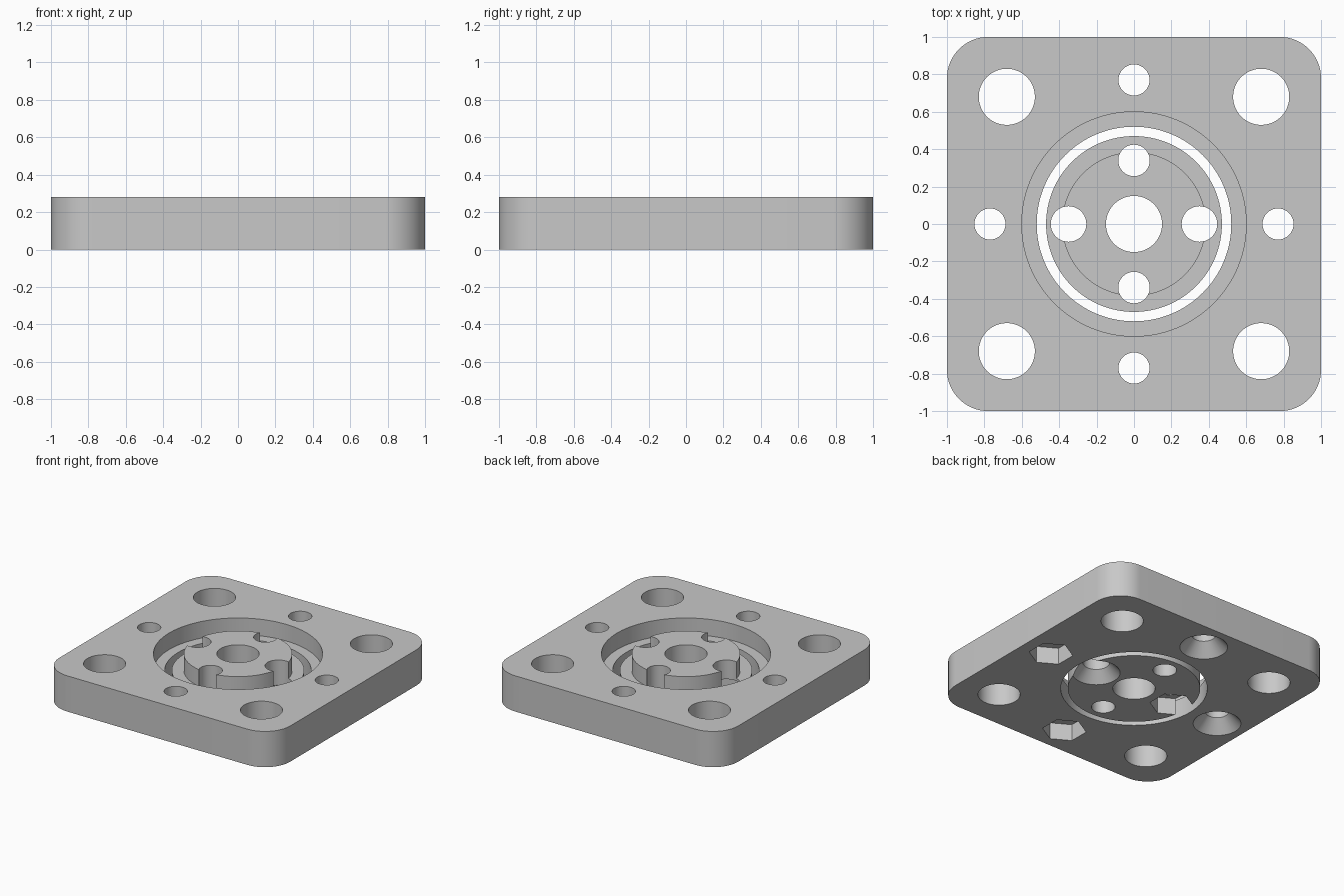
import bpy, bmesh, math

if "Cube" in bpy.data.objects:
    bpy.data.objects.remove(bpy.data.objects["Cube"], do_unlink=True)

HEIGHT = 0.28      # full thickness
LEDGE = 0.15       # height of the recess floor and the hub flange

grey = bpy.data.materials.new("plain grey")
grey.use_nodes = True
grey.diffuse_color = (0.58, 0.58, 0.58, 1)
grey.node_tree.nodes["Principled BSDF"].inputs["Base Color"].default_value = (0.58, 0.58, 0.58, 1)


def make_object(name, bm):
    bmesh.ops.recalc_face_normals(bm, faces=bm.faces)
    mesh = bpy.data.meshes.new(name)
    bm.to_mesh(mesh)
    bm.free()
    mesh.materials.append(grey)
    obj = bpy.data.objects.new(name, mesh)
    bpy.context.collection.objects.link(obj)
    return obj


def cutter(x, y, low, high, r_low, r_high=None, sides=64, turn=0):
    """Closed cylinder, cone or prism used to cut a hole."""
    bm = bmesh.new()
    bmesh.ops.create_cone(bm, cap_ends=True, segments=sides, radius1=r_low,
                          radius2=r_low if r_high is None else r_high, depth=high - low)
    for v in bm.verts:
        px, py = v.co.x, v.co.y
        v.co.x = x + px * math.cos(turn) - py * math.sin(turn)
        v.co.y = y + px * math.sin(turn) + py * math.cos(turn)
        v.co.z += (low + high) / 2
    obj = make_object("hole_cutter", bm)
    obj.hide_render = True
    return obj


def bolt_hole(x, y, r):
    return cutter(x, y, -0.1, 0.4, r)


def countersink(x, y):
    return cutter(x, y, -0.02, 0.11, 0.188, 0.07)


def nut_pocket(x, y):
    # Two opposite corners point along y
    return cutter(x, y, -0.05, 0.13, 0.157, sides=6, turn=0 if six_on_y else math.pi / 6)


def cut(obj, cutters):
    """Apply all cuts, then drop the cutters."""
    for c in cutters:
        mod = obj.modifiers.new("cut", 'BOOLEAN')
        mod.operation, mod.solver, mod.object = 'DIFFERENCE', 'EXACT', c
    bpy.context.view_layer.update()
    graph = bpy.context.evaluated_depsgraph_get()
    mesh = bpy.data.meshes.new_from_object(obj.evaluated_get(graph))
    obj.modifiers.clear()
    obj.data = mesh
    for c in cutters:
        bpy.data.objects.remove(c, do_unlink=True)


# create_cone puts its first corner on the y axis or the x axis; check which
probe = bmesh.new()
bmesh.ops.create_cone(probe, segments=6, radius1=1, radius2=1, depth=1)
six_on_y = any(abs(v.co.x) < 0.01 for v in probe.verts)
probe.free()

# Square plate with rounded corners
bm = bmesh.new()
bmesh.ops.create_cube(bm, size=2)
for v in bm.verts:
    v.co.z = HEIGHT if v.co.z > 0 else 0
upright = [e for e in bm.edges if abs(e.verts[0].co.z - e.verts[1].co.z) > 0.1]
bmesh.ops.bevel(bm, geom=upright, offset=0.22, offset_type='OFFSET', segments=16,
                profile=0.5, affect='EDGES')
plate = make_object("base_plate", bm)

# Stepped opening, corner holes, side bolt holes with nut pockets and countersinks
cuts = [cutter(0, 0, LEDGE, 0.4, 0.6, sides=128), cutter(0, 0, -0.1, 0.4, 0.52, sides=128)]
cuts += [bolt_hole(sx * 0.68, sy * 0.68, 0.15) for sx in (-1, 1) for sy in (-1, 1)]
side = 0.77
cuts += [bolt_hole(x, y, 0.083) for x, y in ((side, 0), (-side, 0), (0, side), (0, -side))]
cuts += [countersink(-side, 0), countersink(0, side)]
cuts += [nut_pocket(side, 0), nut_pocket(0, -side)]
cut(plate, cuts)

# Loose stepped hub with a centre bore, turned from a profile
bm = bmesh.new()
profile = [(0.15, 0), (0.47, 0), (0.47, LEDGE), (0.385, LEDGE), (0.385, HEIGHT), (0.15, HEIGHT)]
verts = [bm.verts.new((r, 0, z)) for r, z in profile]
edges = [bm.edges.new((verts[i], verts[i - 1])) for i in range(len(verts))]
bmesh.ops.spin(bm, geom=verts + edges, cent=(0, 0, 0), axis=(0, 0, 1),
               angle=math.tau, steps=128, use_merge=True)
bmesh.ops.remove_doubles(bm, verts=bm.verts, dist=0.0001)
hub = make_object("centre_hub", bm)

inner = 0.35
cuts = [bolt_hole(s * inner, 0, 0.095) for s in (-1, 1)]
cuts += [bolt_hole(0, s * 0.34, 0.084) for s in (-1, 1)]
cuts += [countersink(inner, 0), nut_pocket(-inner, 0)]
cut(hub, cuts)

# Smooth round walls, sharp rims
bpy.ops.object.select_all(action='DESELECT')
for obj in (plate, hub):
    obj.select_set(True)
bpy.context.view_layer.objects.active = plate
bpy.ops.object.shade_smooth_by_angle(angle=math.radians(30))
